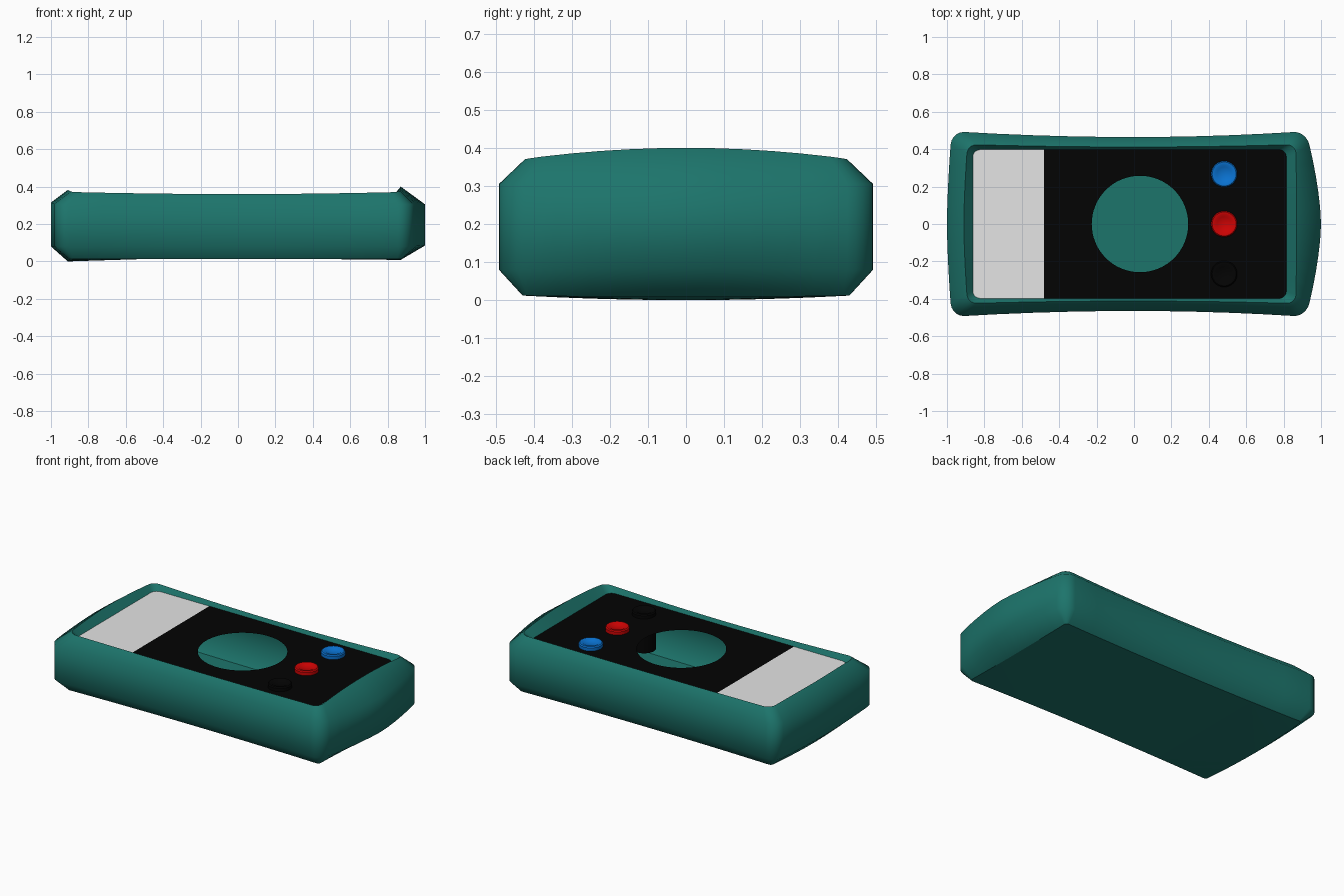
import bpy, bmesh, math

if "Cube" in bpy.data.objects:
    bpy.data.objects.remove(bpy.data.objects["Cube"])


def material(name, rgb):
    m = bpy.data.materials.new(name)
    m.diffuse_color = (*rgb, 1)
    m.use_nodes = True
    m.node_tree.nodes["Principled BSDF"].inputs["Base Color"].default_value = m.diffuse_color
    return m


TEAL = material("teal", (0.012, 0.176, 0.148))
BLACK = material("black", (0.001, 0.001, 0.001))
GREY = material("light_grey", (0.78, 0.78, 0.78))
RED = material("red", (0.62, 0.001, 0.001))
BLUE = material("blue", (0.003, 0.17, 0.64))


def finish(name, bm, mat, angle=None):
    me = bpy.data.meshes.new(name)
    bm.to_mesh(me)
    bm.free()
    me.materials.append(mat)
    ob = bpy.data.objects.new(name, me)
    bpy.context.collection.objects.link(ob)
    if angle:
        bpy.ops.object.select_all(action='DESELECT')
        ob.select_set(True)
        bpy.context.view_layer.objects.active = ob
        bpy.ops.object.shade_smooth_by_angle(angle=math.radians(angle))
    return ob


def unit_outline(rx, ry, n=10, c=5):
    """Rounded square from -1 to 1, counter-clockwise; rx, ry = corner radii."""
    pts = []
    corners = [(1, 1), (-1, 1), (-1, -1), (1, -1)]
    for k, (sx, sy) in enumerate(corners):
        for i in range(c + 1):
            a = math.pi / 2 * (k + i / c)
            pts.append((sx * (1 - rx) + rx * math.cos(a), sy * (1 - ry) + ry * math.sin(a)))
        nx, ny = corners[(k + 1) % 4]
        a = math.pi / 2 * (k + 1)
        end = (nx * (1 - rx) + rx * math.cos(a), ny * (1 - ry) + ry * math.sin(a))
        p = pts[-1]
        for i in range(1, n):
            t = i / n
            pts.append((p[0] + (end[0] - p[0]) * t, p[1] + (end[1] - p[1]) * t))
    return pts


def body_loop(left, right, side, z, radius):
    """left/right/side = (middle, corner) extents; z = (left, right, side, corner)."""
    out = []
    for u, v in unit_outline(radius / 0.93, radius / 0.45):
        mid, cor = left if u < 0 else right
        x = u * (mid + (cor - mid) * abs(v) ** 1.6)
        y = v * (side[0] + (side[1] - side[0]) * u * u)
        zs = z[2] + (z[3] - z[2]) * u * u
        ze = z[0] if u < 0 else z[1]
        out.append((x, y, zs + (ze - z[3]) * (1 - v * v) * u * u))
    return out


# Hollow case: floor, lower chamfer, wall, upper chamfer, inner lip
PZ = 0.338
loops = [
    body_loop((0.91, 0.90), (0.87, 0.87), (0.415, 0.43), (0.0, 0.008, 0.012, 0.012), 0.02),
    body_loop((1.0, 0.975), (1.0, 0.92), (0.465, 0.496), (0.08, 0.085, 0.08, 0.08), 0.065),
    body_loop((1.0, 0.975), (1.0, 0.92), (0.465, 0.496), (0.315, 0.305, 0.305, 0.305), 0.065),
    body_loop((0.91, 0.89), (0.87, 0.865), (0.412, 0.425), (0.382, 0.40, 0.36, 0.371), 0.05),
    body_loop((0.862, 0.862), (0.815, 0.815), (0.398, 0.398), (PZ - 0.004,) * 4, 0.045),
]
bm = bmesh.new()
rings = [[bm.verts.new(p) for p in lp] for lp in loops]
count = len(rings[0])
for a, b in zip(rings, rings[1:]):
    for i in range(count):
        j = (i + 1) % count
        bm.faces.new((a[i], a[j], b[j], b[i]))
floor = bm.faces.new(rings[0][::-1])
bmesh.ops.triangulate(bm, faces=[floor])
low, crest = set(rings[0]), set(rings[3])
for f in bm.faces:
    f.smooth = not all(v in low for v in f.verts)
for e in bm.edges:
    if all(v in low for v in e.verts) or all(v in crest for v in e.verts):
        e.smooth = False
finish("case", bm, TEAL)

# Face panel with a round opening, and a pale display at the left end
SPLIT = -0.48
outline = [(p[0], p[1]) for p in loops[-1]]


def clipped(keep_right):
    """Part of the panel outline on one side of the split line."""
    s = 1 if keep_right else -1
    pts = [p for p in outline if s * (p[0] - SPLIT) > 0.001]
    ends = [(SPLIT, 0.398), (SPLIT, -0.398)]
    cx = 0.17 if keep_right else -0.67
    return sorted(pts + ends, key=lambda p: math.atan2(p[1], p[0] - cx))


def ring_edges(bm, pts):
    vs = [bm.verts.new((x, y, PZ)) for x, y in pts]
    return [bm.edges.new((vs[i], vs[(i + 1) % len(vs)])) for i in range(len(vs))], vs


bm = bmesh.new()
outer, _ = ring_edges(bm, clipped(True))
hole, _ = ring_edges(bm, [(0.032 + 0.258 * math.cos(math.tau * i / 64),
                           0.258 * math.sin(math.tau * i / 64)) for i in range(64)])
bmesh.ops.triangle_fill(bm, edges=outer + hole, use_beauty=True, normal=(0, 0, 1))
finish("face_panel", bm, BLACK)

bm = bmesh.new()
_, vs = ring_edges(bm, clipped(False))
bm.faces.new(vs)
finish("display", bm, GREY)

# Buttons: long stems with a dished top
PROFILE = [(0.0, 0.12), (0.07, 0.12), (0.07, 0.358), (0.064, 0.364),
           (0.05, 0.364), (0.038, 0.356), (0.0, 0.352)]
for name, y, mat in (("blue_button", 0.267, BLUE), ("red_button", 0, RED),
                     ("black_button", -0.267, BLACK)):
    bm = bmesh.new()
    vs = [bm.verts.new((0.482 + r, y, z)) for r, z in PROFILE]
    es = [bm.edges.new(e) for e in zip(vs, vs[1:])]
    bmesh.ops.spin(bm, geom=vs + es, cent=(0.482, y, 0), axis=(0, 0, 1),
                   angle=math.tau, steps=32, use_merge=True)
    bmesh.ops.remove_doubles(bm, verts=bm.verts, dist=0.0005)
    bmesh.ops.recalc_face_normals(bm, faces=bm.faces)
    finish(name, bm, mat, 35)
